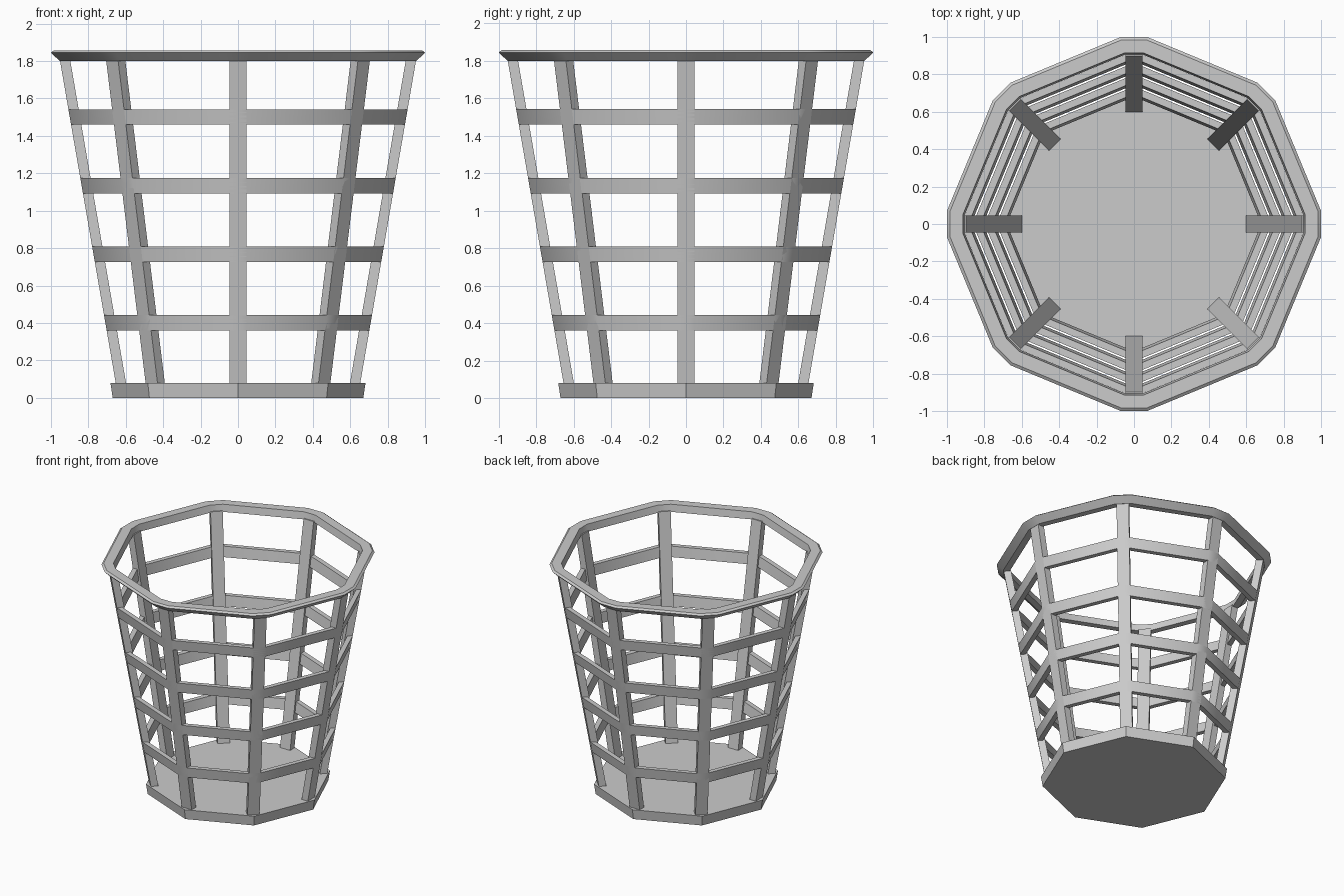
import bpy, bmesh, math
from mathutils import Matrix, Vector

if "Cube" in bpy.data.objects:
    bpy.data.objects.remove(bpy.data.objects["Cube"])

SIDES = 8
HALF_POST = 0.045          # half width of an upright
THICK = 0.055              # radial depth of an upright


def wall(z):
    """Outer radius of the tapered basket wall at height z."""
    return 0.64 + 0.173 * z


def loop_points(r, z, w):
    """Octagon with corners on the axes; w > 0 cuts each corner flat."""
    pts = []
    for i in range(SIDES):
        rot = Matrix.Rotation(i * math.tau / SIDES, 3, 'Z')
        for s in ((-w, w) if w else (0,)):
            pts.append(rot @ Vector((r, s, z)))
    return pts


def finish(bm, name):
    bmesh.ops.recalc_face_normals(bm, faces=bm.faces)
    me = bpy.data.meshes.new(name)
    bm.to_mesh(me)
    bm.free()
    ob = bpy.data.objects.new(name, me)
    bpy.context.collection.objects.link(ob)
    bpy.ops.object.select_all(action='DESELECT')
    ob.select_set(True)
    bpy.context.view_layer.objects.active = ob
    bpy.ops.object.shade_smooth_by_angle(angle=math.radians(30))
    return ob


def loft(name, profile, ring):
    """Sweep (radius, z, corner cut) points round; ring closes the section, else cap the ends."""
    bm = bmesh.new()
    loops = [[bm.verts.new(p) for p in loop_points(*row)] for row in profile]
    pairs = list(zip(loops, loops[1:]))
    if ring:
        pairs.append((loops[-1], loops[0]))
    else:
        bm.faces.new(loops[0])
        bm.faces.new(loops[-1])
    n = len(loops[0])
    for a, b in pairs:
        for i in range(n):
            j = (i + 1) % n
            bm.faces.new((a[i], a[j], b[j], b[i]))
    return finish(bm, name)


# Solid octagonal floor
loft("base", [(0.67, 0, 0), (0.682, 0.08, 0)], False)

# Horizontal bands
for k, z in enumerate((0.36, 0.727, 1.093, 1.46)):
    top = z + 0.082
    w, t = HALF_POST, 0.04
    loft(f"rail_{k + 1}", [(wall(z), z, w), (wall(top), top, w),
                           (wall(top) - t, top, w), (wall(z) - t, z, w)], True)

# Flared rim with cut corners
loft("rim", [(0.953, 1.80, 0.06), (1.0, 1.845, 0.07), (0.985, 1.857, 0.065),
             (0.915, 1.857, 0.05), (0.905, 1.80, 0.05)], True)

# Leaning uprights at the corners
for i in range(SIDES):
    bm = bmesh.new()
    bmesh.ops.create_cube(bm, size=1)
    for v in bm.verts:
        z = 1.81 if v.co.z > 0 else 0.07
        r = wall(z) - (0 if v.co.x > 0 else THICK)
        v.co = Vector((r, math.copysign(HALF_POST, v.co.y), z))
    bm.transform(Matrix.Rotation(i * math.tau / SIDES, 4, 'Z'))
    finish(bm, f"upright_{i + 1}")
